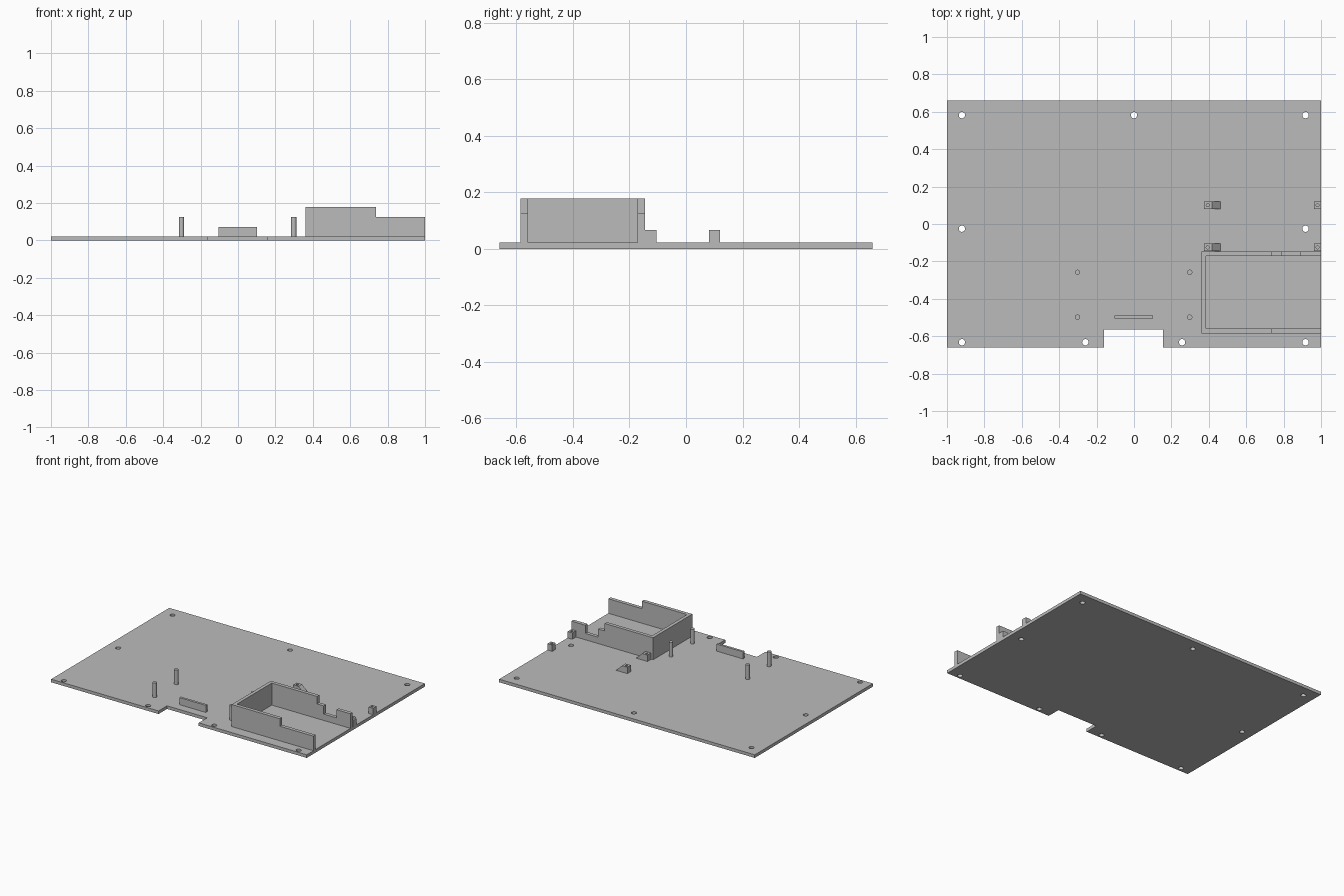
import bpy, bmesh, math

if "Cube" in bpy.data.objects:
    bpy.data.objects.remove(bpy.data.objects["Cube"])

grey = bpy.data.materials.new("plain grey")
grey.diffuse_color = (0.5, 0.5, 0.5, 1)
grey.use_nodes = True
grey.node_tree.nodes["Principled BSDF"].inputs["Base Color"].default_value = grey.diffuse_color
T = 0.022  # top of the base plate


def extrude(name, pts, axis, lo, hi):
    """Extrude a 2D outline: axis 'z' uses (x, y) points, axis 'y' uses (x, z)."""
    place = (lambda p, t: (p[0], p[1], t)) if axis == 'z' else (lambda p, t: (p[0], t, p[1]))
    bm = bmesh.new()
    face = bm.faces.new([bm.verts.new(place(p, lo)) for p in pts])
    ext = bmesh.ops.extrude_face_region(bm, geom=[face])
    verts = [v for v in ext["geom"] if isinstance(v, bmesh.types.BMVert)]
    step = place((0, 0), hi - lo)
    bmesh.ops.translate(bm, verts=verts, vec=step)
    bmesh.ops.recalc_face_normals(bm, faces=bm.faces)
    me = bpy.data.meshes.new(name)
    bm.to_mesh(me)
    bm.free()
    ob = bpy.data.objects.new(name, me)
    bpy.context.collection.objects.link(ob)
    me.materials.append(grey)
    return ob


def cylinder(name, x, y, r, lo, hi, n=24):
    ring = [(x + r * math.cos(2 * math.pi * i / n), y + r * math.sin(2 * math.pi * i / n))
            for i in range(n)]
    ob = extrude(name, ring, 'z', lo, hi)
    bpy.context.view_layer.objects.active = ob
    ob.select_set(True)
    bpy.ops.object.shade_smooth_by_angle(angle=math.radians(35))
    ob.select_set(False)
    return ob


def drill(target, x, y, r, lo, hi):
    """Cut a round hole and drop the cutter."""
    cutter = cylinder("hole_cutter", x, y, r, lo, hi)
    cutter.hide_render = True
    mod = target.modifiers.new("hole", 'BOOLEAN')
    mod.operation, mod.solver, mod.object = 'DIFFERENCE', 'EXACT', cutter
    bpy.context.view_layer.objects.active = target
    bpy.ops.object.modifier_apply(modifier=mod.name)
    bpy.data.objects.remove(cutter)


# Base plate with front notch and mounting holes
plate = extrude("base_plate", [(-1, -0.66), (-0.16, -0.66), (-0.16, -0.565), (0.155, -0.565),
                               (0.155, -0.66), (1, -0.66), (1, 0.66), (-1, 0.66)], 'z', 0, T)
holes = [(x, 0.582) for x in (-0.92, 0, 0.917)] + [(x, -0.025) for x in (-0.92, 0.917)]
holes += [(x, -0.632) for x in (-0.92, -0.26, 0.257, 0.917)]
for x, y in holes:
    drill(plate, x, y, 0.017, -0.05, 0.1)

# Open-ended tray walls with stepped tops
TALL, MID, LOW = 0.178, 0.125, 0.067
extrude("tray_left_wall", [(0.36, -0.56), (0.384, -0.56), (0.384, -0.171), (0.36, -0.171)],
        'z', T, TALL)
extrude("tray_front_wall", [(0.36, T), (1, T), (1, MID), (0.738, MID), (0.738, TALL),
                            (0.36, TALL)], 'y', -0.585, -0.56)
extrude("tray_back_wall", [(0.36, T), (1, T), (1, MID), (0.89, MID), (0.89, LOW), (0.79, LOW),
                           (0.79, MID), (0.738, MID), (0.738, TALL), (0.36, TALL)],
        'y', -0.171, -0.146)

# Low rib behind the notch
extrude("low_rib", [(-0.105, T), (0.102, T), (0.102, 0.072), (-0.105, 0.072)], 'y', -0.505, -0.488)

# Four round posts
for x in (-0.302, 0.298):
    for y in (-0.258, -0.498):
        cylinder("post", x, y, 0.014, T, 0.125)

# Wedge brackets, and end blocks at the right edge, each with a screw hole
for lo, hi in ((-0.145, -0.105), (0.081, 0.12)):
    wedge = extrude("wedge_bracket", [(0.375, T), (0.463, T), (0.417, LOW), (0.375, LOW)],
                    'y', lo, hi)
    block = extrude("end_block", [(0.963, T), (1, T), (1, LOW), (0.963, LOW)], 'y', lo, hi)
    for part, x in ((wedge, 0.394), (block, 0.981)):
        drill(part, x, (lo + hi) / 2, 0.008, T + 0.01, 0.1)
